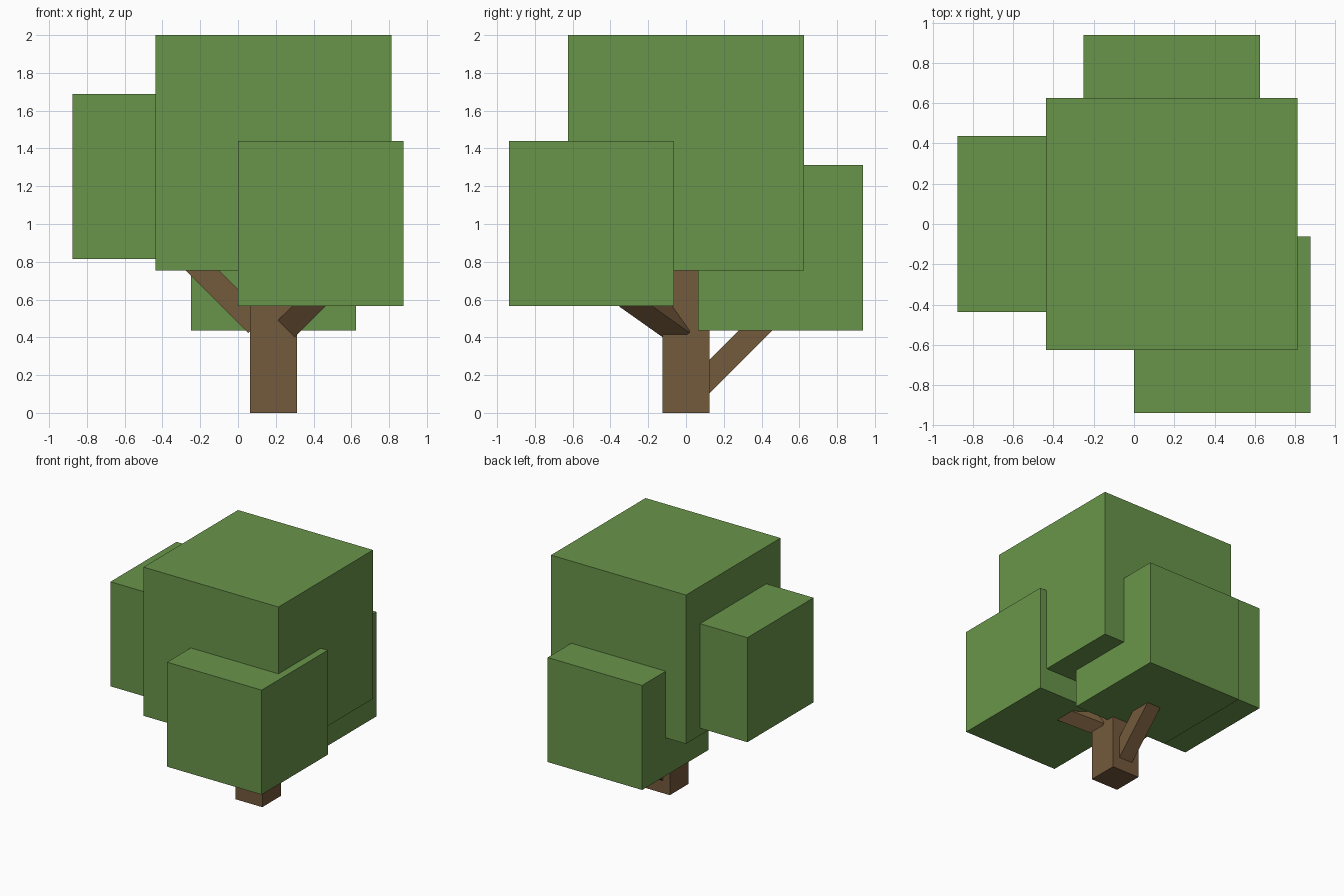
import bpy
import math
from mathutils import Euler, Vector

if "Cube" in bpy.data.objects:
    bpy.data.objects.remove(bpy.data.objects["Cube"])


def material(name, rgb):
    m = bpy.data.materials.new(name)
    m.diffuse_color = (*rgb, 1.0)
    m.use_nodes = True
    m.node_tree.nodes["Principled BSDF"].inputs["Base Color"].default_value = m.diffuse_color
    return m


LEAF = material("leaf green", (0.141, 0.301, 0.068))
BARK = material("bark brown", (0.174, 0.100, 0.045))


def box(name, centre, size, mat, rot=(0, 0, 0)):
    bpy.ops.mesh.primitive_cube_add(size=1, location=centre, rotation=rot)
    ob = bpy.context.object
    ob.name = name
    ob.scale = size
    ob.data.materials.append(mat)
    return ob


def branch(name, start, rot, length):
    """Square beam growing from the centre of its lower end along its local z."""
    axis = Euler(rot).to_matrix() @ Vector((0, 0, 1))
    return box(name, Vector(start) + axis * length / 2, (0.125, 0.125, length), BARK, rot)


# Trunk, running up into the foliage
box("trunk", (0.1875, 0, 0.5), (0.25, 0.25, 1.0), BARK)

# Branches, each tilted 45 degrees
A = math.radians(45)
branch("left_branch", (0.099, 0, 0.467), (0, -A, 0), 0.6)
branch("front_branch", (0.2475, -0.025, 0.4375), (A, A, 0), 0.4)
branch("back_branch", (0.1875, 0.07, 0.1375), (-A, 0, 0), 0.6)

# Foliage blocks
box("main_foliage", (0.1875, 0, 1.3775), (1.25, 1.25, 1.245), LEAF)
for name, centre in (
    ("left_foliage", (-0.4375, 0, 1.251)),
    ("front_foliage", (0.4375, -0.5, 1.003)),
    ("back_foliage", (0.1875, 0.5, 0.875)),
):
    box(name, centre, (0.875, 0.875, 0.875), LEAF)
